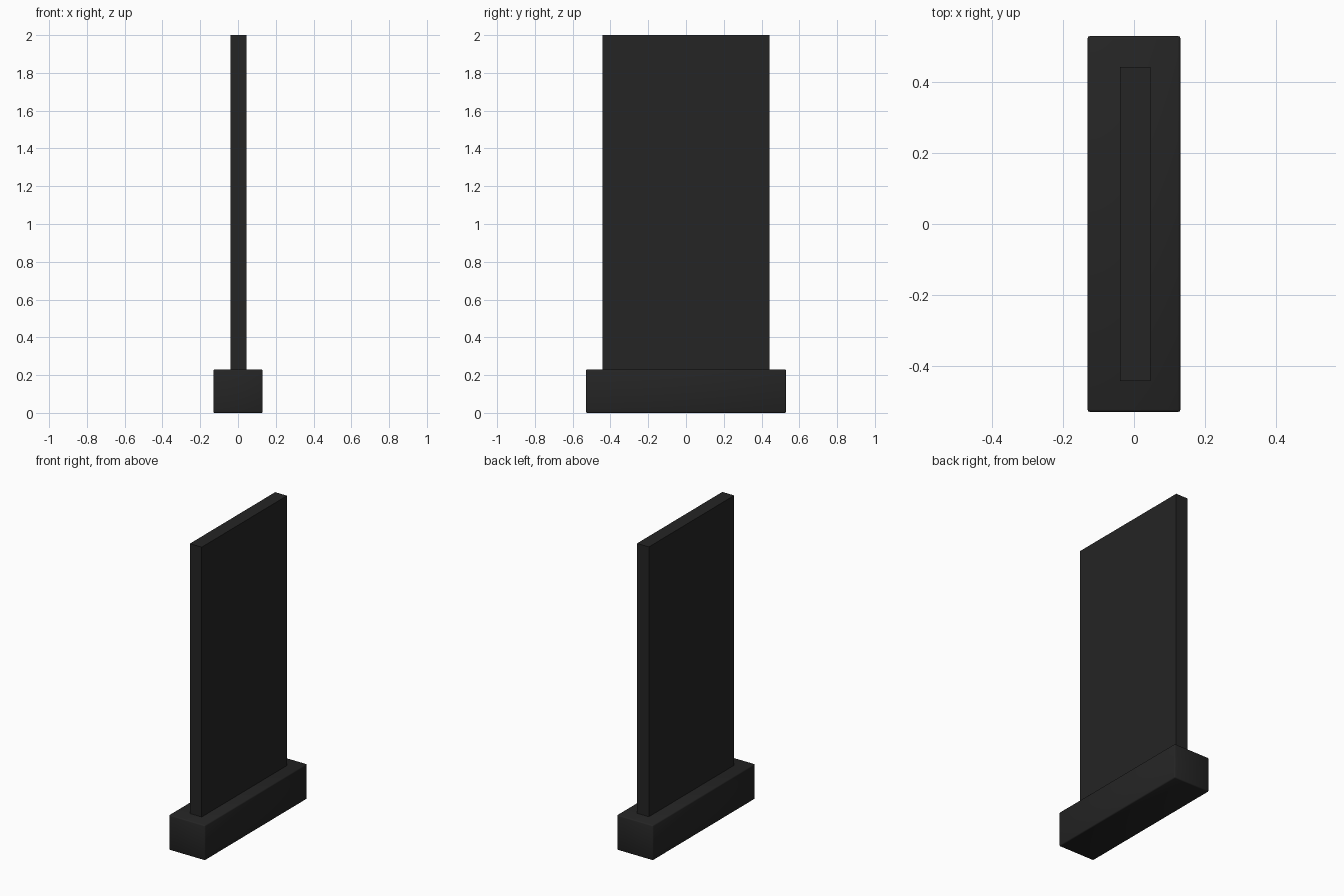
import bpy

if "Cube" in bpy.data.objects:
    bpy.data.objects.remove(bpy.data.objects["Cube"])

black = bpy.data.materials.new("matte black")
black.diffuse_color = (0.018, 0.018, 0.018, 1)
black.use_nodes = True
black.node_tree.nodes["Principled BSDF"].inputs["Base Color"].default_value = black.diffuse_color


def block(name, low, high, bevel=0.0):
    """Box between two corners, with optional softened edges."""
    centre = [(a + b) / 2 for a, b in zip(low, high)]
    bpy.ops.mesh.primitive_cube_add(size=1, location=centre)
    ob = bpy.context.object
    ob.name = name
    ob.scale = [b - a for a, b in zip(low, high)]
    bpy.ops.object.transform_apply(location=False, rotation=False, scale=True)
    ob.data.materials.append(black)
    if bevel:
        mod = ob.modifiers.new("soft edges", 'BEVEL')
        mod.width = bevel
        mod.segments = 2
        bpy.ops.object.shade_smooth()
    return ob


# Plinth with slightly rounded edges
block("base", (-0.131, -0.53, 0), (0.131, 0.53, 0.23), bevel=0.007)

# Thin upright slab, set slightly off centre and let into the plinth
block("upright_panel", (-0.04, -0.442, 0.21), (0.046, 0.442, 2.0))
